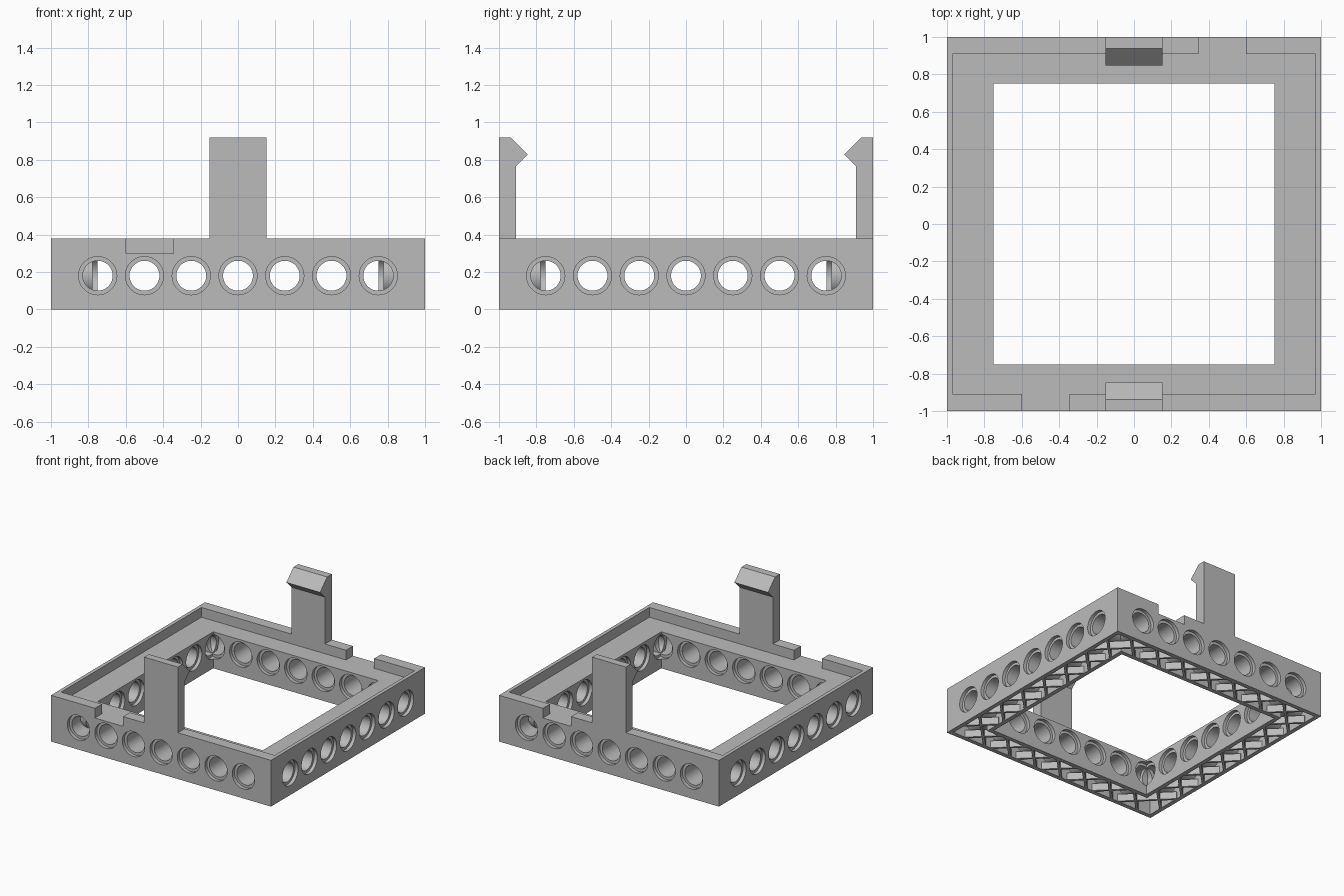
import bpy, bmesh, math
from mathutils import Matrix, Vector

if "Cube" in bpy.data.objects:
    bpy.data.objects.remove(bpy.data.objects["Cube"])

grey = bpy.data.materials.new("plain grey")
grey.use_nodes = True
colour = (0.5, 0.5, 0.5, 1)
grey.diffuse_color = colour
grey.node_tree.nodes["Principled BSDF"].inputs["Base Color"].default_value = colour


def finish(name, bm):
    bmesh.ops.recalc_face_normals(bm, faces=bm.faces)
    mesh = bpy.data.meshes.new(name)
    bm.to_mesh(mesh)
    bm.free()
    mesh.materials.append(grey)
    obj = bpy.data.objects.new(name, mesh)
    bpy.context.collection.objects.link(obj)
    return obj


def add_box(bm, x, y, z, matrix=Matrix()):
    size = Vector((x[1] - x[0], y[1] - y[0], z[1] - z[0]))
    centre = Vector((x[0] + x[1], y[0] + y[1], z[0] + z[1])) / 2
    place = matrix @ Matrix.Translation(centre) @ Matrix.Diagonal(size.to_4d())
    bmesh.ops.create_cube(bm, size=1, matrix=place)


def add_ring(bm, inner, outer, z0, z1, sides, matrix=Matrix(), phase=0):
    """Hollow prism around the local z axis."""
    loops = []
    for i in range(sides):
        a = phase + math.tau * i / sides
        loops.append([bm.verts.new(matrix @ Vector((r * math.cos(a), r * math.sin(a), z)))
                      for r, z in ((inner, z0), (outer, z0), (outer, z1), (inner, z1))])
    for i in range(sides):
        a, b = loops[i], loops[(i + 1) % sides]
        for j in range(4):
            k = (j + 1) % 4
            bm.faces.new((a[j], a[k], b[k], b[j]))


def square_ring(name, inner, outer, z0, z1):
    bm = bmesh.new()
    d = math.sqrt(2)
    add_ring(bm, inner * d, outer * d, z0, z1, 4, phase=math.pi / 4)
    return finish(name, bm)


def cut(target, cutter):
    cutter.hide_render = True
    mod = target.modifiers.new("cut", "BOOLEAN")
    mod.operation = "DIFFERENCE"
    mod.solver = "EXACT"
    mod.object = cutter
    bpy.context.view_layer.objects.active = target
    bpy.ops.object.modifier_apply(modifier=mod.name)
    bpy.data.objects.remove(cutter)


def box_object(name, x, y, z):
    bm = bmesh.new()
    add_box(bm, x, y, z)
    return finish(name, bm)


HOLE_Z = 0.18
OFFSETS = [0.25 * k for k in range(-3, 4)]
SIDES = [Matrix.Rotation(math.pi / 2 * k, 4, "Z") for k in range(4)]

# Square frame, hollow underneath, with a shallow tray on top
frame = square_ring("frame", 0.75, 1, 0, 0.38)
cut(frame, square_ring("channel_cutter", 0.785, 0.965, -0.1, 0.265))
cut(frame, box_object("tray_cutter", (-0.97, 0.97), (-0.91, 0.91), (0.30, 0.6)))
for s in (-1, 1):
    cut(frame, box_object("notch_cutter", sorted((s * 0.345, s * 0.6)),
                          sorted((s * 0.85, s * 1.1)), (0.30, 0.6)))

# Round openings through the walls of each side
lay_down = Matrix.Rotation(math.pi / 2, 4, "X")
for side in SIDES:
    bm = bmesh.new()
    for x in OFFSETS:
        place = side @ Matrix.Translation((x, -0.92, HOLE_Z)) @ lay_down
        bmesh.ops.create_cone(bm, cap_ends=True, segments=48, radius1=0.102,
                              radius2=0.102, depth=0.36, matrix=place)
    cut(frame, finish("hole_cutter", bm))

# Pin tubes joining the inner and outer walls
bm = bmesh.new()
for side in SIDES:
    for x in OFFSETS:
        place = side @ Matrix.Translation((x, -0.875, HOLE_Z)) @ lay_down
        add_ring(bm, 0.08, 0.112, -0.097, 0.097, 48, place)
tubes = finish("pin_tubes", bm)

# Crossed stiffening ribs on the underside
bm = bmesh.new()
for side in SIDES:
    for x in OFFSETS:
        for turn in (-1, 1):
            place = side @ Matrix.Translation((x, -0.875, 0)) @ Matrix.Rotation(turn * math.pi / 4, 4, "Z")
            add_box(bm, (-0.135, 0.135), (-0.01, 0.01), (0, 0.06), place)
finish("bottom_ribs", bm)

# Snap clips with hooked tips at front and back
hook = [(1, 0.38), (1, 0.92), (0.938, 0.92), (0.847, 0.828), (0.91, 0.765), (0.91, 0.38)]
for name, s in (("front_clip", -1), ("back_clip", 1)):
    bm = bmesh.new()
    face = bm.faces.new([bm.verts.new((-0.153, s * y, z)) for y, z in hook])
    new = bmesh.ops.extrude_face_region(bm, geom=[face])["geom"]
    bmesh.ops.translate(bm, vec=(0.306, 0, 0),
                        verts=[v for v in new if isinstance(v, bmesh.types.BMVert)])
    finish(name, bm)

# Smooth the round walls, keep the corners sharp
bpy.ops.object.select_all(action="DESELECT")
for obj in (frame, tubes):
    obj.select_set(True)
bpy.context.view_layer.objects.active = frame
bpy.ops.object.shade_smooth_by_angle(angle=math.radians(30))
